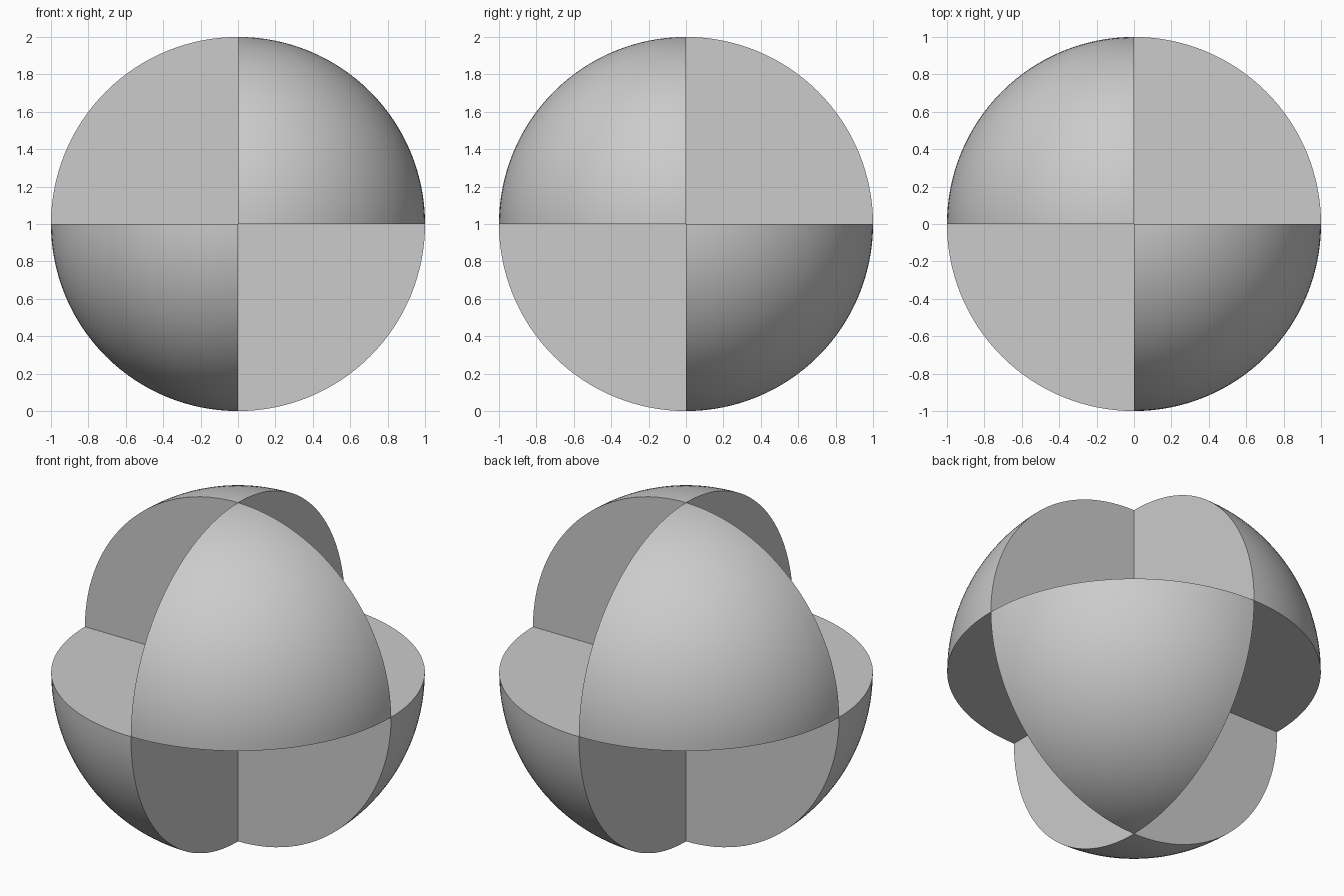
import bpy
import bmesh
import math
from mathutils import Vector

cube = bpy.data.objects.get("Cube")
if cube:
    bpy.data.objects.remove(cube, do_unlink=True)

RADIUS = 1.0

# Single grey material
grey = bpy.data.materials.new("light_grey")
grey.use_nodes = True
colour = (0.6, 0.6, 0.6, 1.0)
grey.diffuse_color = colour
grey.node_tree.nodes["Principled BSDF"].inputs["Base Color"].default_value = colour


def octant_mesh():
    """Solid eighth of a ball: a sphere cut and capped on three planes."""
    bm = bmesh.new()
    bmesh.ops.create_uvsphere(bm, u_segments=128, v_segments=64, radius=RADIUS)
    for normal in (Vector((1, 0, 0)), Vector((0, -1, 0)), Vector((0, 0, 1))):
        bmesh.ops.bisect_plane(
            bm, geom=bm.verts[:] + bm.edges[:] + bm.faces[:], dist=1e-4,
            plane_co=(0, 0, 0), plane_no=normal, clear_inner=True)
        rim = [e for e in bm.edges if e.is_boundary]
        bmesh.ops.holes_fill(bm, edges=rim, sides=0)
    bmesh.ops.recalc_face_normals(bm, faces=bm.faces[:])

    # Smooth round skin, crisp edges around the flat quarter discs
    for f in bm.faces:
        f.smooth = True
    for e in bm.edges:
        e.smooth = e.calc_face_angle(math.pi) < math.radians(30)

    mesh = bpy.data.meshes.new("ball_octant")
    bm.to_mesh(mesh)
    bm.free()
    mesh.materials.append(grey)
    return mesh


# Four alternating octants: half turns about each axis place the other three
mesh = octant_mesh()
turns = {
    "upper_front_left_octant": (0, 0, 0),
    "lower_back_left_octant": (math.pi, 0, 0),
    "lower_front_right_octant": (0, math.pi, 0),
    "upper_back_right_octant": (0, 0, math.pi),
}
for name, rotation in turns.items():
    ob = bpy.data.objects.new(name, mesh)
    ob.location = (0, 0, RADIUS)
    ob.rotation_euler = rotation
    bpy.context.collection.objects.link(ob)
